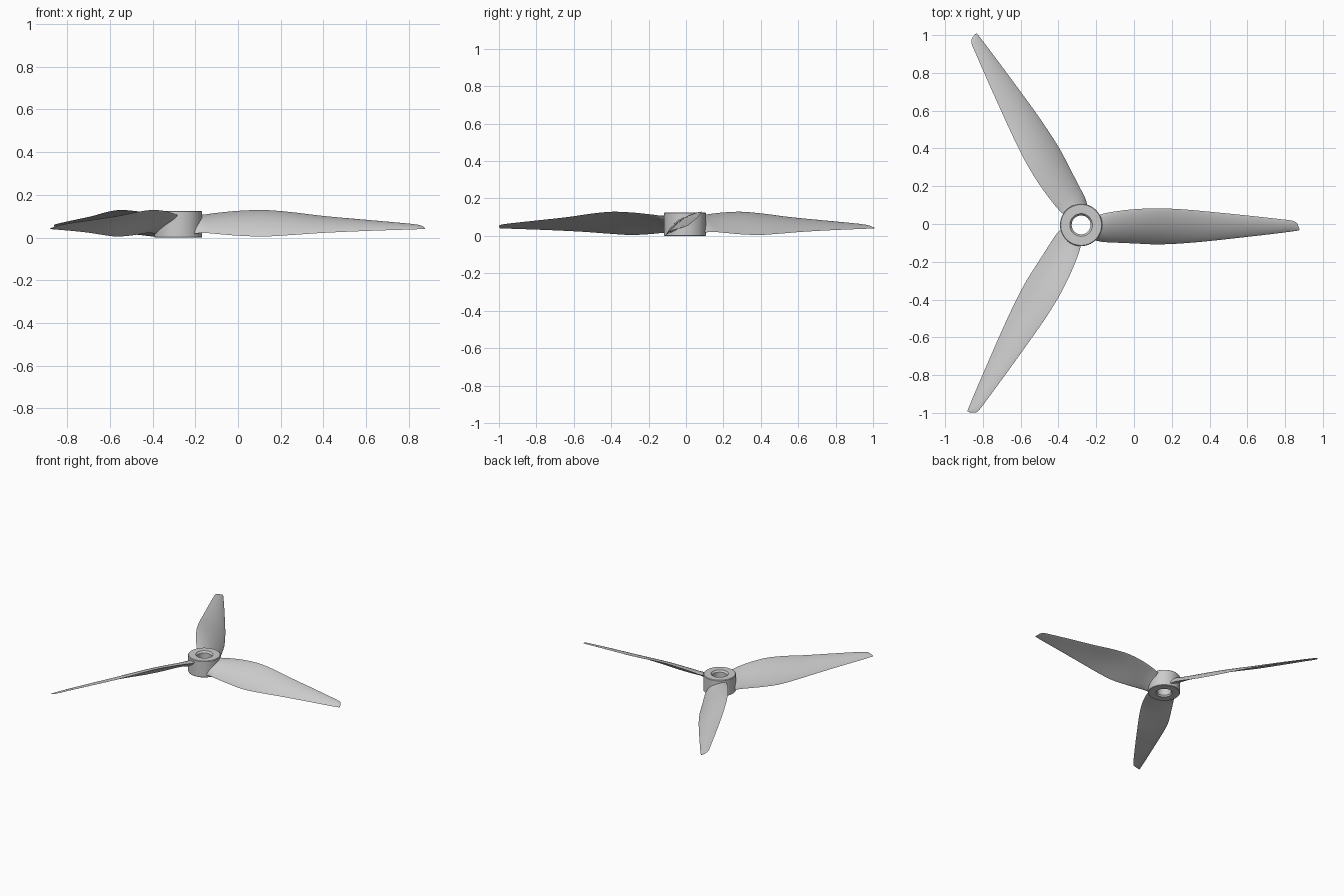
import bpy, bmesh, math
from mathutils import Matrix, Vector

if "Cube" in bpy.data.objects:
    bpy.data.objects.remove(bpy.data.objects["Cube"])

CENTRE = Vector((-0.28, -0.005, 0))

grey = bpy.data.materials.new("light_grey")
grey.use_nodes = True
colour = (0.6, 0.6, 0.6, 1)
grey.diffuse_color = colour
grey.node_tree.nodes["Principled BSDF"].inputs["Base Color"].default_value = colour


def finish(name, bm, angle):
    bmesh.ops.recalc_face_normals(bm, faces=bm.faces)
    mesh = bpy.data.meshes.new(name)
    bm.to_mesh(mesh)
    bm.free()
    mesh.materials.append(grey)
    obj = bpy.data.objects.new(name, mesh)
    bpy.context.collection.objects.link(obj)
    bpy.ops.object.select_all(action='DESELECT')
    obj.select_set(True)
    bpy.context.view_layer.objects.active = obj
    bpy.ops.object.shade_smooth_by_angle(angle=math.radians(angle))


def bridge(bm, a, b):
    for i in range(len(a)):
        j = (i + 1) % len(a)
        bm.faces.new((a[i], a[j], b[j], b[i]))


# Hub: a lathed ring with a countersunk bore
profile = [(0.05, 0.01), (0.058, 0), (0.109, 0), (0.112, 0.003),
           (0.112, 0.121), (0.108, 0.125), (0.06, 0.125), (0.05, 0.112)]
SIDES = 64
bm = bmesh.new()
rings = []
for k in range(SIDES):
    turn = Matrix.Rotation(math.tau * k / SIDES, 3, 'Z')
    rings.append([bm.verts.new(turn @ Vector((r, 0, z)) + CENTRE) for r, z in profile])
for k in range(SIDES):
    bridge(bm, rings[k], rings[(k + 1) % SIDES])
finish("hub", bm, 30)

# Blade stations: radius, high edge y, z, low edge y, z, thickness, camber
stations = [
    (0.075, 0.045, 0.108, -0.082, 0.018, 0.050, 0.004),
    (0.115, 0.059, 0.106, -0.090, 0.022, 0.036, 0.008),
    (0.17, 0.070, 0.114, -0.093, 0.018, 0.026, 0.011),
    (0.28, 0.083, 0.125, -0.098, 0.009, 0.022, 0.014),
    (0.40, 0.088, 0.129, -0.103, 0.005, 0.020, 0.014),
    (0.53, 0.083, 0.119, -0.098, 0.012, 0.018, 0.012),
    (0.68, 0.070, 0.101, -0.085, 0.022, 0.016, 0.009),
    (0.88, 0.050, 0.083, -0.063, 0.031, 0.013, 0.006),
    (1.06, 0.030, 0.067, -0.042, 0.037, 0.010, 0.003),
    (1.12, 0.022, 0.060, -0.034, 0.039, 0.008, 0.002),
    (1.142, 0.010, 0.054, -0.031, 0.040, 0.006, 0.001),
    (1.155, -0.018, 0.044, -0.028, 0.040, 0.003, 0),
]
rows = [Vector(s) for s in stations]


def smooth_rows(rows, steps):
    """Cubic interpolation through the stations, spaced by radius."""
    last = len(rows) - 1

    def slope(i):
        a, b = rows[max(i - 1, 0)], rows[min(i + 1, last)]
        return (b - a) / (b[0] - a[0])

    for i in range(last):
        p, q = rows[i], rows[i + 1]
        h = q[0] - p[0]
        for s in range(steps):
            t = s / steps
            yield (p * (2*t**3 - 3*t**2 + 1) + q * (3*t**2 - 2*t**3)
                   + slope(i) * h * (t**3 - 2*t**2 + t) + slope(i + 1) * h * (t**3 - t**2))
    yield rows[last]


def section(row, n=12):
    """Closed, cambered lens around the chord of one station."""
    r, yh, zh, yl, zl, thick, camber = row
    low, chord = Vector((r, yl, zl)), Vector((0, yh - yl, zh - zl))
    normal = Vector((0, -chord.z, chord.y)).normalized()
    points = []
    for k in range(2 * n):
        a = math.pi * k / n
        u = (1 - math.cos(a)) / 2
        bow = 4 * u * (1 - u)
        offset = camber * bow + math.copysign(thick / 2, math.sin(a)) * bow ** 0.75
        points.append(low + chord * u + normal * offset)
    return points


# Three blades, turned evenly about the hub
for index, name in enumerate(("left_blade", "back_blade", "front_blade")):
    turn = Matrix.Rotation(math.tau * index / 3, 3, 'Z')
    bm = bmesh.new()
    loops = [[bm.verts.new(turn @ p + CENTRE) for p in section(row)]
             for row in smooth_rows(rows, 4)]
    for a, b in zip(loops, loops[1:]):
        bridge(bm, a, b)
    bm.faces.new(loops[0])
    bm.faces.new(loops[-1])
    finish(name, bm, 50)
